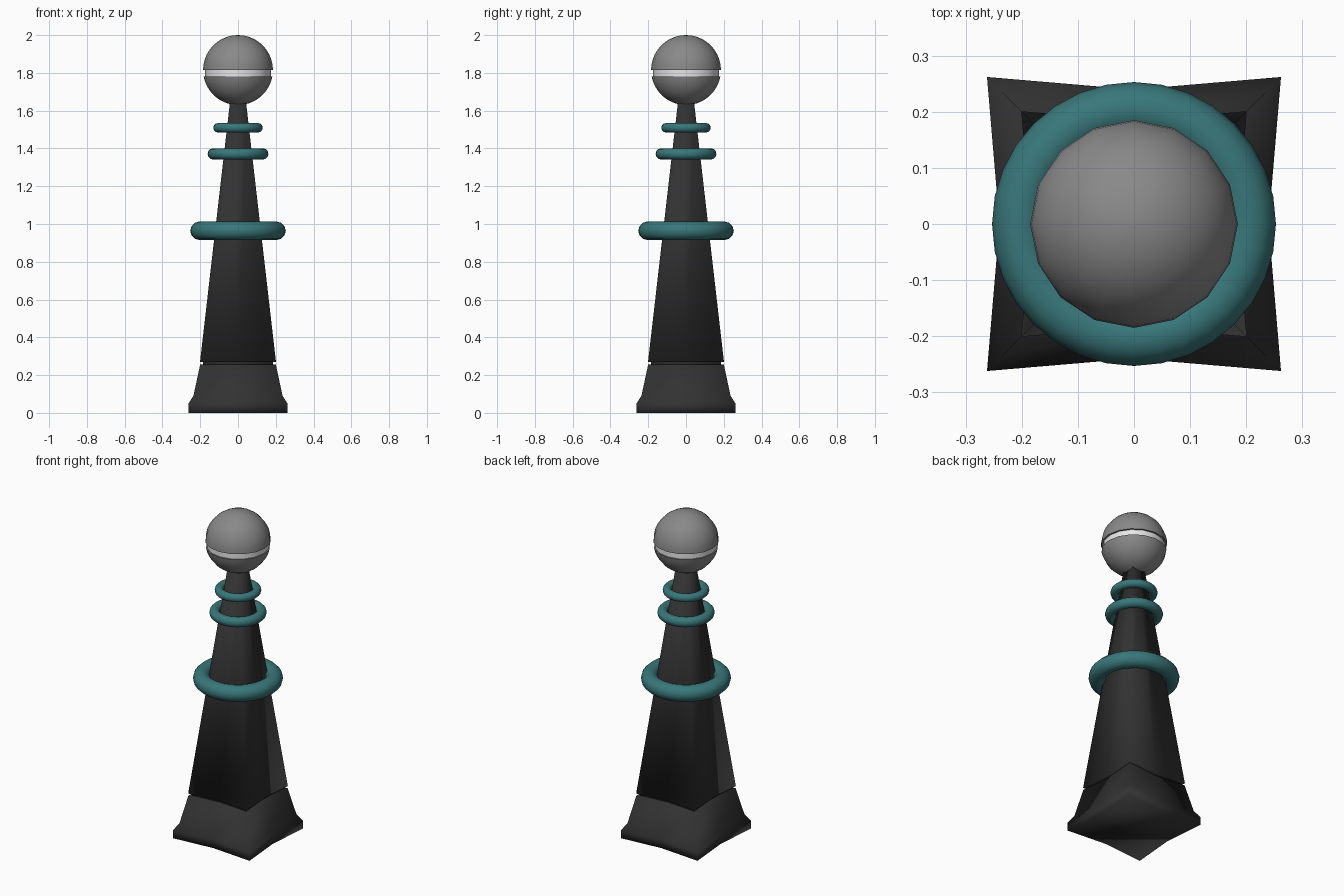
import bpy, bmesh, math

if "Cube" in bpy.data.objects:
    bpy.data.objects.remove(bpy.data.objects["Cube"])


def material(name, rgb):
    m = bpy.data.materials.new(name)
    m.diffuse_color = (*rgb, 1)
    m.use_nodes = True
    m.node_tree.nodes["Principled BSDF"].inputs["Base Color"].default_value = m.diffuse_color
    return m


BLACK = material("charcoal black", (0.032, 0.032, 0.032))
TEAL = material("teal", (0.04, 0.185, 0.195))
GREY = material("mid grey", (0.25, 0.25, 0.25))
WHITE = material("off white", (0.8, 0.8, 0.8))


def finish(name, bm, mat, angle=180):
    bmesh.ops.recalc_face_normals(bm, faces=bm.faces[:])
    me = bpy.data.meshes.new(name)
    bm.to_mesh(me)
    bm.free()
    me.materials.append(mat)
    ob = bpy.data.objects.new(name, me)
    bpy.context.collection.objects.link(ob)
    bpy.ops.object.select_all(action='DESELECT')
    ob.select_set(True)
    bpy.context.view_layer.objects.active = ob
    if angle >= 180:
        bpy.ops.object.shade_smooth()
    else:
        bpy.ops.object.shade_smooth_by_angle(angle=math.radians(angle))
    return ob


def loft(name, rings, mat, angle=180):
    """Skin a stack of closed rings of points and cap both ends."""
    bm = bmesh.new()
    loops = [[bm.verts.new(p) for p in ring] for ring in rings]
    n = len(loops[0])
    for a, b in zip(loops, loops[1:]):
        for i in range(n):
            j = (i + 1) % n
            bm.faces.new((a[i], a[j], b[j], b[i]))
    bm.faces.new(loops[0])
    bm.faces.new(loops[-1])
    return finish(name, bm, mat, angle)


def pinched_square(half, z, pinch=0.915):
    """Square whose side midpoints are drawn slightly inward."""
    m = half * pinch
    return [(half, half, z), (0, m, z), (-half, half, z), (-m, 0, z),
            (-half, -half, z), (0, -m, z), (half, -half, z), (m, 0, z)]


def circle(r, z, n=16):
    return [(r * math.cos(2 * math.pi * i / n), r * math.sin(2 * math.pi * i / n), z)
            for i in range(n)]


# plinth, hidden joint core and tapering shaft
loft("base", [pinched_square(h, z) for z, h in
              ((0, 0.262), (0.05, 0.262), (0.09, 0.236), (0.257, 0.2))], BLACK)
loft("joint_core", [pinched_square(0.186, z) for z in (0.24, 0.29)], BLACK)
loft("shaft", [pinched_square(h, z) for z, h in ((0.27, 0.201), (1.65, 0.042))], BLACK)


# collar rings around the shaft
def collar(name, z, outer, minor):
    major, n, k = outer - minor, 32, 12
    bm = bmesh.new()
    grid = []
    for i in range(n):
        a = 2 * math.pi * i / n
        row = []
        for j in range(k):
            b = 2 * math.pi * j / k
            r = major + minor * math.cos(b)
            row.append(bm.verts.new((r * math.cos(a), r * math.sin(a), z + minor * math.sin(b))))
        grid.append(row)
    for i in range(n):
        for j in range(k):
            i2, j2 = (i + 1) % n, (j + 1) % k
            bm.faces.new((grid[i][j], grid[i2][j], grid[i2][j2], grid[i][j2]))
    finish(name, bm, TEAL)


collar("large_collar", 0.964, 0.253, 0.049)
collar("middle_collar", 1.371, 0.161, 0.030)
collar("small_collar", 1.509, 0.131, 0.025)

# split ball: two shells with a pale band between them
R, CZ = 0.185, 1.815


def dome(name, start, end):
    steps = 10
    rings = []
    for i in range(steps + 1):
        t = start + (end - start) * i / steps
        rings.append(circle(R * math.cos(t), CZ + R * math.sin(t)))
    loft(name, rings, GREY, 40)


dome("upper_ball", 0.0, math.radians(89))
dome("lower_ball", -math.asin(0.035 / R), math.radians(-89))
loft("pale_band", [circle(0.174, z) for z in (1.77, 1.82)], WHITE, 40)
